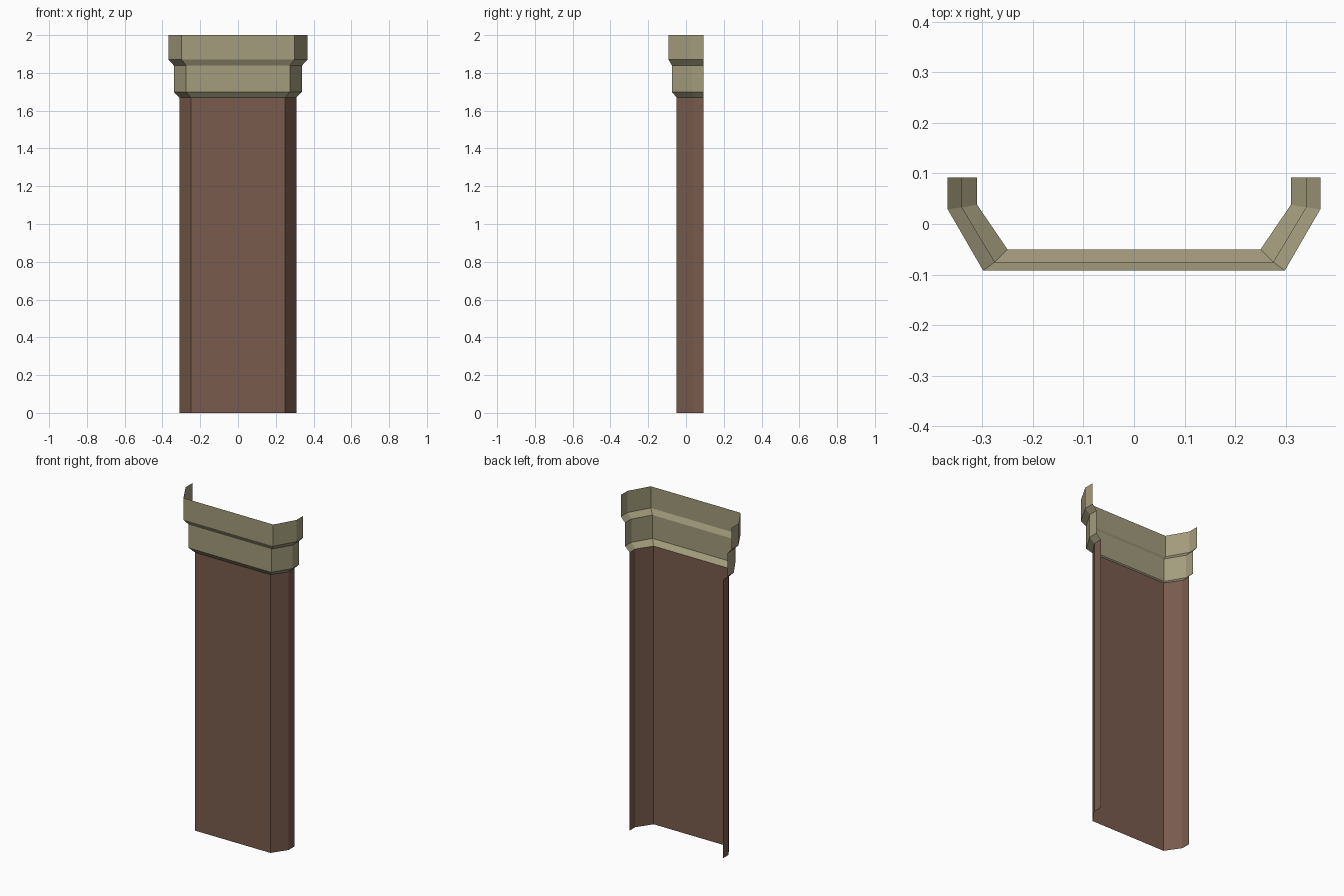
import bpy, bmesh

if "Cube" in bpy.data.objects:
    bpy.data.objects.remove(bpy.data.objects["Cube"])

BACK = 0.092  # open rear edge

# Half plan sections (right side, front corner to rear edge)
SHAFT = [(0.25, -0.05), (0.31, 0.038), (0.31, BACK)]
MID = [(0.275, -0.075), (0.34, 0.033), (0.34, BACK)]
TOP = [(0.298, -0.092), (0.368, 0.029), (0.368, BACK)]


def material(name, rgb):
    m = bpy.data.materials.new(name)
    m.diffuse_color = (*rgb, 1)
    m.use_nodes = True
    m.node_tree.nodes["Principled BSDF"].inputs["Base Color"].default_value = m.diffuse_color
    return m


def open_shell(name, levels, mat):
    """Skin mirrored open sections stacked at the given heights."""
    bm = bmesh.new()
    rows = []
    for section, z in levels:
        plan = [(-x, y) for x, y in reversed(section)] + section
        rows.append([bm.verts.new((x, y, z)) for x, y in plan])
    for low, high in zip(rows, rows[1:]):
        for i in range(len(low) - 1):
            bm.faces.new((low[i], low[i + 1], high[i + 1], high[i]))
    mesh = bpy.data.meshes.new(name)
    bm.to_mesh(mesh)
    bm.free()
    mesh.materials.append(mat)
    obj = bpy.data.objects.new(name, mesh)
    bpy.context.collection.objects.link(obj)
    return obj


brown = material("brown", (0.19, 0.105, 0.075))
stone = material("olive stone", (0.37, 0.335, 0.205))

# Plain shaft, open at the back
open_shell("pilaster_shaft", [(SHAFT, 0), (SHAFT, 1.67)], brown)
# Two-step capital flaring outward
open_shell("pilaster_capital", [(SHAFT, 1.67), (MID, 1.70), (MID, 1.84),
                                (TOP, 1.87), (TOP, 2.0)], stone)
